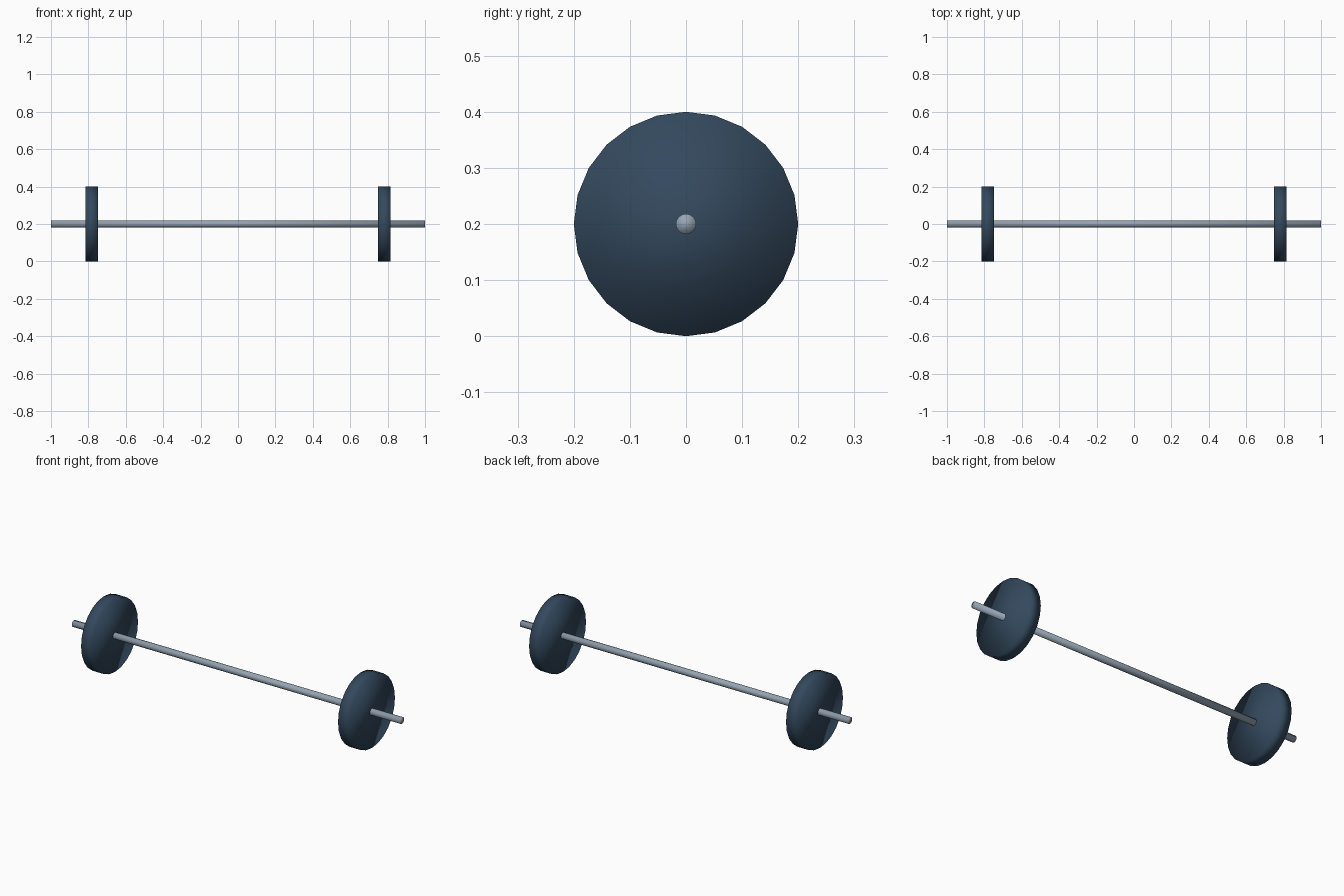
import bpy, math

if "Cube" in bpy.data.objects:
    bpy.data.objects.remove(bpy.data.objects["Cube"])


def material(name, color):
    mat = bpy.data.materials.new(name)
    mat.diffuse_color = (*color, 1)
    mat.use_nodes = True
    mat.node_tree.nodes["Principled BSDF"].inputs["Base Color"].default_value = mat.diffuse_color
    return mat


def rod(name, x, radius, length, mat):
    # smooth-shaded cylinder lying along x, axis at height 0.2
    bpy.ops.mesh.primitive_cylinder_add(vertices=24, radius=radius, depth=length,
                                        location=(x, 0, 0.2),
                                        rotation=(0, math.pi / 2, 0))
    obj = bpy.context.object
    obj.name = name
    obj.data.materials.append(mat)
    bpy.ops.object.shade_smooth()
    return obj


steel = material("steel", (0.30, 0.37, 0.45))
iron = material("dark_iron", (0.034, 0.067, 0.112))

# Bar
rod("bar", 0, 0.018, 2.0, steel)

# Weight plates
for side, label in ((-1, "left"), (1, "right")):
    rod(label + "_weight_plate", side * 0.783, 0.2, 0.067, iron)
